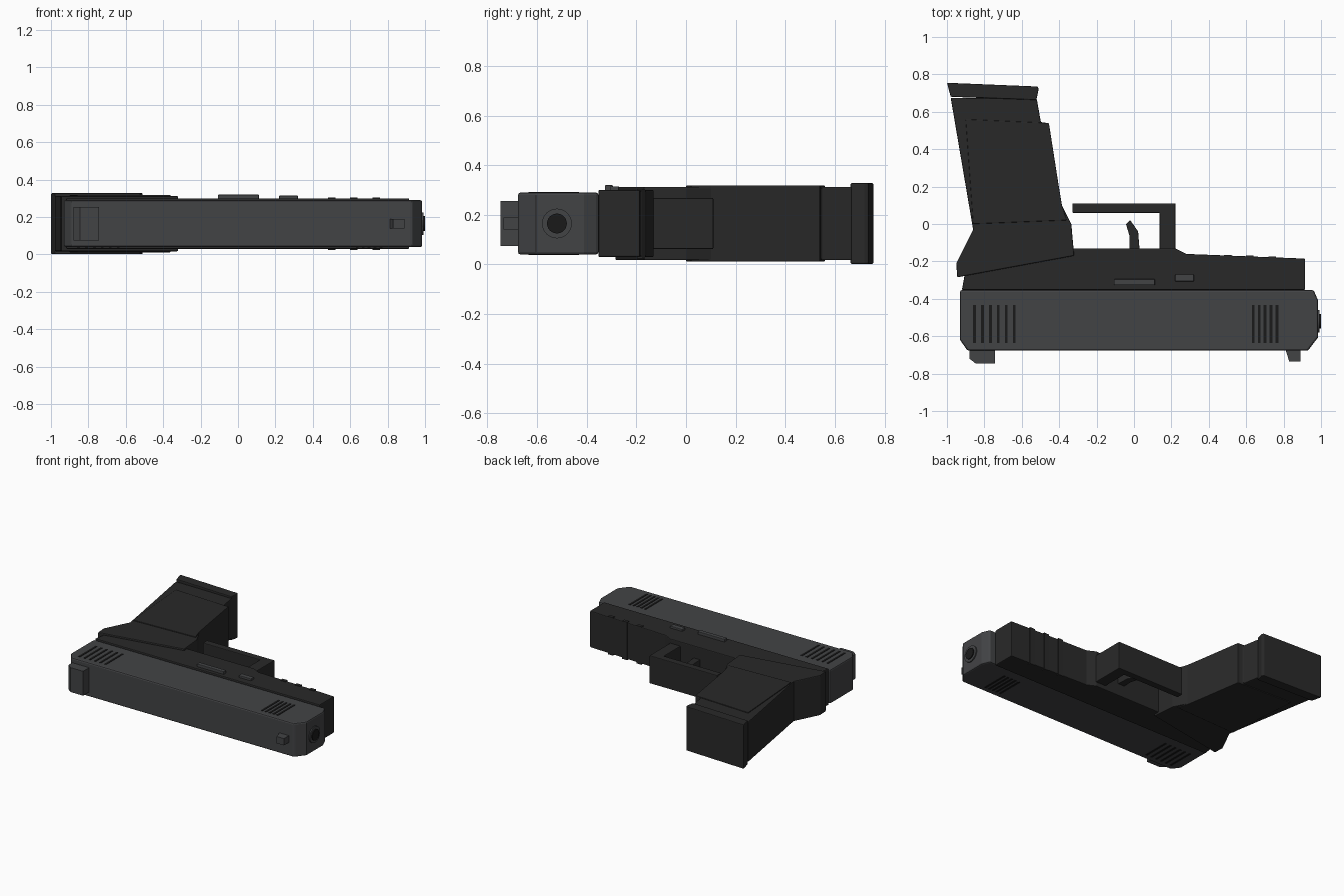
import bpy, bmesh, math

if "Cube" in bpy.data.objects:
    bpy.data.objects.remove(bpy.data.objects["Cube"])

ZC = 0.165  # mid plane of the model lying on its side


def material(name, r, g, b):
    m = bpy.data.materials.new(name)
    m.diffuse_color = (r, g, b, 1)
    m.use_nodes = True
    m.node_tree.nodes["Principled BSDF"].inputs["Base Color"].default_value = m.diffuse_color
    return m


STEEL = material("dark_steel", 0.055, 0.057, 0.06)
POLYMER = material("black_polymer", 0.022, 0.022, 0.022)
SLOT = material("slot_black", 0.01, 0.01, 0.01)


def prism(name, pts, z0, z1, mat, bevel=0.0):
    """Extrude an xy outline from z0 to z1."""
    bm = bmesh.new()
    face = bm.faces.new([bm.verts.new((x, y, z0)) for x, y in pts])
    new = bmesh.ops.extrude_face_region(bm, geom=[face])["geom"]
    bmesh.ops.translate(bm, vec=(0, 0, z1 - z0),
                        verts=[v for v in new if isinstance(v, bmesh.types.BMVert)])
    bmesh.ops.recalc_face_normals(bm, faces=bm.faces)
    me = bpy.data.meshes.new(name)
    bm.to_mesh(me)
    bm.free()
    me.materials.append(mat)
    ob = bpy.data.objects.new(name, me)
    bpy.context.collection.objects.link(ob)
    if bevel:
        mod = ob.modifiers.new("bevel", "BEVEL")
        mod.width = bevel
        mod.segments = 2
        mod.limit_method = "ANGLE"
        mod.angle_limit = math.radians(40)
    return ob


def slab(name, pts, half, mat, bevel=0.0):
    return prism(name, pts, ZC - half, ZC + half, mat, bevel)


def rect(x0, x1, y0, y1):
    return [(x0, y0), (x1, y0), (x1, y1), (x0, y1)]


# Slide with chamfered ends
slab("slide", [(-0.93, -0.353), (-0.93, -0.62), (-0.89, -0.677), (0.93, -0.677),
               (0.985, -0.605), (0.985, -0.41), (0.96, -0.353)], 0.125, STEEL, 0.01)

# Frame with sloping dust cover
slab("frame", [(-0.92, -0.353), (-0.905, -0.27), (-0.33, -0.13), (0.22, -0.13),
               (0.28, -0.16), (0.915, -0.185), (0.915, -0.353)], 0.135, POLYMER, 0.006)

# Grip, side panels and base plate
slab("grip", [(-0.945, -0.285), (-0.95, -0.21), (-0.86, -0.03), (-0.98, 0.675),
              (-0.52, 0.67), (-0.498, 0.545), (-0.465, 0.54), (-0.41, 0.23),
              (-0.385, 0.10), (-0.335, 0.0), (-0.32, -0.17)], 0.148, POLYMER, 0.006)
slab("grip_panel", [(-0.86, 0.0), (-0.90, 0.56), (-0.455, 0.54), (-0.405, 0.22),
                    (-0.385, 0.10), (-0.36, 0.02)], 0.154, POLYMER, 0.004)
slab("base_plate", [(-1.0, 0.755), (-0.515, 0.735), (-0.51, 0.72), (-0.522, 0.663),
                    (-0.98, 0.68)], 0.163, POLYMER, 0.005)

# Trigger guard and trigger
slab("trigger_guard", [(-0.33, 0.06), (-0.33, 0.11), (0.222, 0.11), (0.222, -0.14),
                       (0.137, -0.14), (0.137, 0.06)], 0.103, POLYMER, 0.005)
slab("trigger", [(-0.025, -0.14), (-0.025, -0.06), (-0.043, 0.0), (-0.02, 0.02),
                 (0.022, -0.04), (0.03, -0.14)], 0.045, POLYMER, 0.003)

# Sights
slab("rear_sight", [(-0.88, -0.67), (-0.88, -0.72), (-0.845, -0.747),
                    (-0.742, -0.747), (-0.742, -0.67)], 0.09, STEEL)
slab("front_sight", [(0.81, -0.67), (0.83, -0.735), (0.89, -0.735), (0.89, -0.67)],
     0.025, STEEL)

# Serrations on both faces of the slide
for name, start, step, count in (("rear", -0.853, 0.0425, 6), ("front", 0.638, 0.0315, 5)):
    for i in range(count):
        x = start + i * step
        slab(f"{name}_serration_{i + 1}", rect(x - 0.0075, x + 0.0075, -0.635, -0.432),
             0.1275, SLOT)

# Controls on the upper side only
prism("slide_stop", rect(-0.107, 0.112, -0.327, -0.295), 0.28, 0.32, STEEL, 0.004)
prism("takedown_lever", rect(0.22, 0.32, -0.307, -0.27), 0.28, 0.315, STEEL, 0.004)

# Accessory rail ribs across the dust cover
for i in range(3):
    x = 0.5 + i * 0.12
    y = -0.1687 - 0.0394 * (x - 0.5)
    slab(f"rail_rib_{i + 1}", rect(x - 0.02, x + 0.02, y - 0.02, y + 0.004), 0.14, POLYMER)

# Muzzle ring and bore
for name, radius, x_end, mat in (("muzzle_ring", 0.06, 0.993, STEEL),
                                 ("bore", 0.04, 1.0, SLOT)):
    bpy.ops.mesh.primitive_cylinder_add(vertices=24, radius=radius, depth=0.08,
                                        location=(x_end - 0.04, -0.52, ZC),
                                        rotation=(0, math.pi / 2, 0))
    ob = bpy.context.object
    ob.name = name
    ob.data.materials.append(mat)
    bpy.ops.object.shade_smooth_by_angle(angle=math.radians(30))
